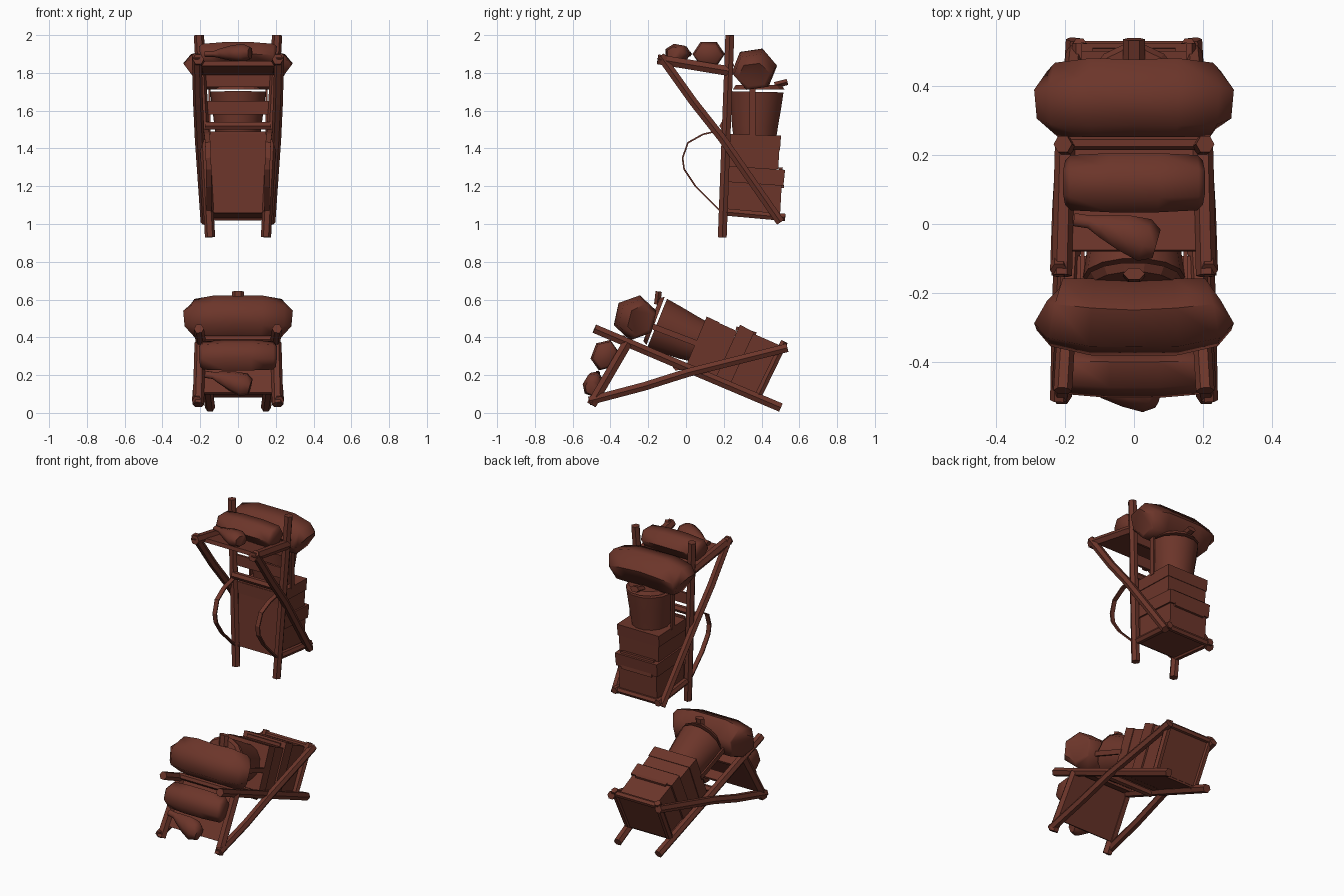
import bpy, bmesh, math
from mathutils import Vector, Matrix

if "Cube" in bpy.data.objects:
    bpy.data.objects.remove(bpy.data.objects["Cube"])

wood = bpy.data.materials.new("rust_brown")
wood.diffuse_color = (0.15, 0.036, 0.023, 1)
wood.use_nodes = True
wood.node_tree.nodes["Principled BSDF"].inputs["Base Color"].default_value = wood.diffuse_color
parts = []


def finish(name, bm, smooth):
    bmesh.ops.recalc_face_normals(bm, faces=bm.faces)
    me = bpy.data.meshes.new(name)
    bm.to_mesh(me)
    bm.free()
    me.materials.append(wood)
    ob = bpy.data.objects.new(name, me)
    bpy.context.collection.objects.link(ob)
    if smooth:
        bpy.ops.object.select_all(action='DESELECT')
        ob.select_set(True)
        bpy.context.view_layer.objects.active = ob
        bpy.ops.object.shade_smooth_by_angle(angle=math.radians(62))
    parts.append(ob)
    return ob


def tube(name, pts, radii, sides=6, smooth=False, squash=1.0, phase=0.0, side=(1, 0, 0)):
    """Capped tube through pts; squash flattens it across the side axis."""
    pts = [Vector(p) for p in pts]
    if not isinstance(radii, (list, tuple)):
        radii = [radii] * len(pts)
    bm, rings = bmesh.new(), []
    for i, p in enumerate(pts):
        d = (pts[min(i + 1, len(pts) - 1)] - pts[max(i - 1, 0)]).normalized()
        u = Vector(side)
        u = (u - d * u.dot(d)).normalized()
        v = d.cross(u)
        angles = [2 * math.pi * (k + phase) / sides for k in range(sides)]
        rings.append([bm.verts.new(p + radii[i] * (u * math.cos(a) + v * squash * math.sin(a)))
                      for a in angles])
    for a, b in zip(rings, rings[1:]):
        for k in range(sides):
            j = (k + 1) % sides
            bm.faces.new((a[k], a[j], b[j], b[k]))
    bm.faces.new(rings[0])
    bm.faces.new(rings[-1])
    return finish(name, bm, smooth)


def block(name, centre, size, taper=1.0, tilt=0.0):
    """Box with a wider or narrower top, tilted about x (degrees)."""
    bm = bmesh.new()
    bmesh.ops.create_cube(bm, size=1)
    for v in bm.verts:
        k = taper if v.co.z > 0 else 1
        v.co = Vector((v.co.x * size[0] * k, v.co.y * size[1] * k, v.co.z * size[2]))
    bm.transform(Matrix.Translation(centre) @ Matrix.Rotation(math.radians(tilt), 4, 'X'))
    return finish(name, bm, False)


# Frame: poles, braces, arms
for s, n in ((-1, "left"), (1, "right")):
    tube(n + "_pole", [(s * .148, .192, .93), (s * .207, .232, 2.0)], .027)
    tube(n + "_brace", [(s * .218, -.135, 1.89), (s * .212, .04, 1.645),
                        (s * .203, .19, 1.455), (s * .172, .5, 1.01)], .026)
    tube(n + "_shelf_arm", [(s * .21, -.15, 1.872), (s * .2, .225, 1.81)], .03)
    tube(n + "_base_arm", [(s * .15, .19, 1.065), (s * .158, .525, 1.035)], .022)
    tube(n + "_lashing", [(s * .15, .352, 1.46), (s * .15, .352, 1.73)], .022,
         sides=4, squash=.35, phase=.5, side=(0, 1, 0))

# Cross pieces between the poles
tube("base_bar", [(-.16, .5, 1.035), (.16, .5, 1.035)], .02, side=(0, 1, 0))
tube("middle_bar", [(-.175, .2, 1.52), (.175, .2, 1.52)], .023, side=(0, 1, 0))
tube("upper_bar", [(-.2, .235, 1.84), (.2, .235, 1.84)], .02, side=(0, 1, 0))
block("middle_plank", (0, .222, 1.615), (.35, .015, .07))
block("upper_plank", (0, .228, 1.765), (.37, .015, .08))
block("base_board", (0, .36, 1.052), (.3, .3, .02), tilt=-5)
block("shelf_board", (0, .07, 1.825), (.385, .3, .025), tilt=-9.5)

# Stacked crates
block("lower_crate", (0, .362, 1.165), (.272, .28, .23), 1.03, -2)
block("lower_crate_lid", (0, .368, 1.255), (.3, .302, .085), 1.02, -4)
block("upper_crate", (0, .357, 1.375), (.285, .268, .16), 1.03, -2)
block("upper_crate_band", (0, .355, 1.435), (.3, .288, .075), 1.02, -2)
block("front_panel", (0, .212, 1.275), (.28, .012, .43), 1.04, -2)
block("crate_flap", (0, .505, 1.245), (.22, .018, .11), 1.1, 5)

# Flared pot with loose cover
tube("pot", [(0, .365, 1.45), (0, .365, 1.52), (0, .37, 1.61), (0, .372, 1.70)],
     [.115, .125, .136, .148], 14, True)
tube("pot_cover", [(0, .385, 1.712), (0, .385, 1.735)], [.14, .125], 14)
tube("buckle", [(0, .47, 1.735), (0, .537, 1.752)], .032, 6, squash=.6)

# Blanket rolls and bottle
tube("large_blanket_roll",
     [(-.245, .36, 1.79), (-.225, .36, 1.805), (-.12, .362, 1.82), (0, .362, 1.825),
      (.12, .362, 1.82), (.225, .36, 1.805), (.245, .36, 1.79)],
     [.085, .11, .122, .117, .122, .11, .085], 6, True, .95, .15, (0, 1, 0))
tube("small_blanket_roll",
     [(-.2, .12, 1.893), (-.185, .12, 1.895), (-.07, .12, 1.9), (.07, .12, 1.9),
      (.185, .12, 1.895), (.2, .12, 1.893)],
     [.065, .08, .086, .086, .08, .065], 6, True, .85, 0, (0, 1, 0))
tube("bottle",
     [(-.175, .012, 1.9), (-.13, .005, 1.9), (-.09, -.008, 1.903), (-.03, -.028, 1.905),
      (.03, -.05, 1.905), (.065, -.06, 1.905)],
     [.02, .02, .036, .056, .067, .045], 7, True, .75, 0, (0, 1, 0))

# Second pack, tipped over onto its frame
turn = (Matrix.Translation((0, .492, .032)) @ Matrix.Rotation(math.radians(69.2), 4, 'X')
        @ Matrix.Translation((0, -.192, -.94)))
for ob in list(parts):
    twin = ob.copy()
    twin.data = ob.data.copy()
    twin.name = "fallen_" + ob.name
    twin.matrix_world = turn
    bpy.context.collection.objects.link(twin)

# Shoulder straps, only on the upright pack
for s, n in ((-1, "left"), (1, "right")):
    tube(n + "_shoulder_strap",
         [(s * .17, .2, 1.50), (s * .165, .09, 1.475), (s * .16, .01, 1.43), (s * .157, -.018, 1.35),
          (s * .155, -.01, 1.29), (s * .154, .05, 1.2), (s * .153, .19, 1.06)],
         .02, 4, False, .3, .5)
